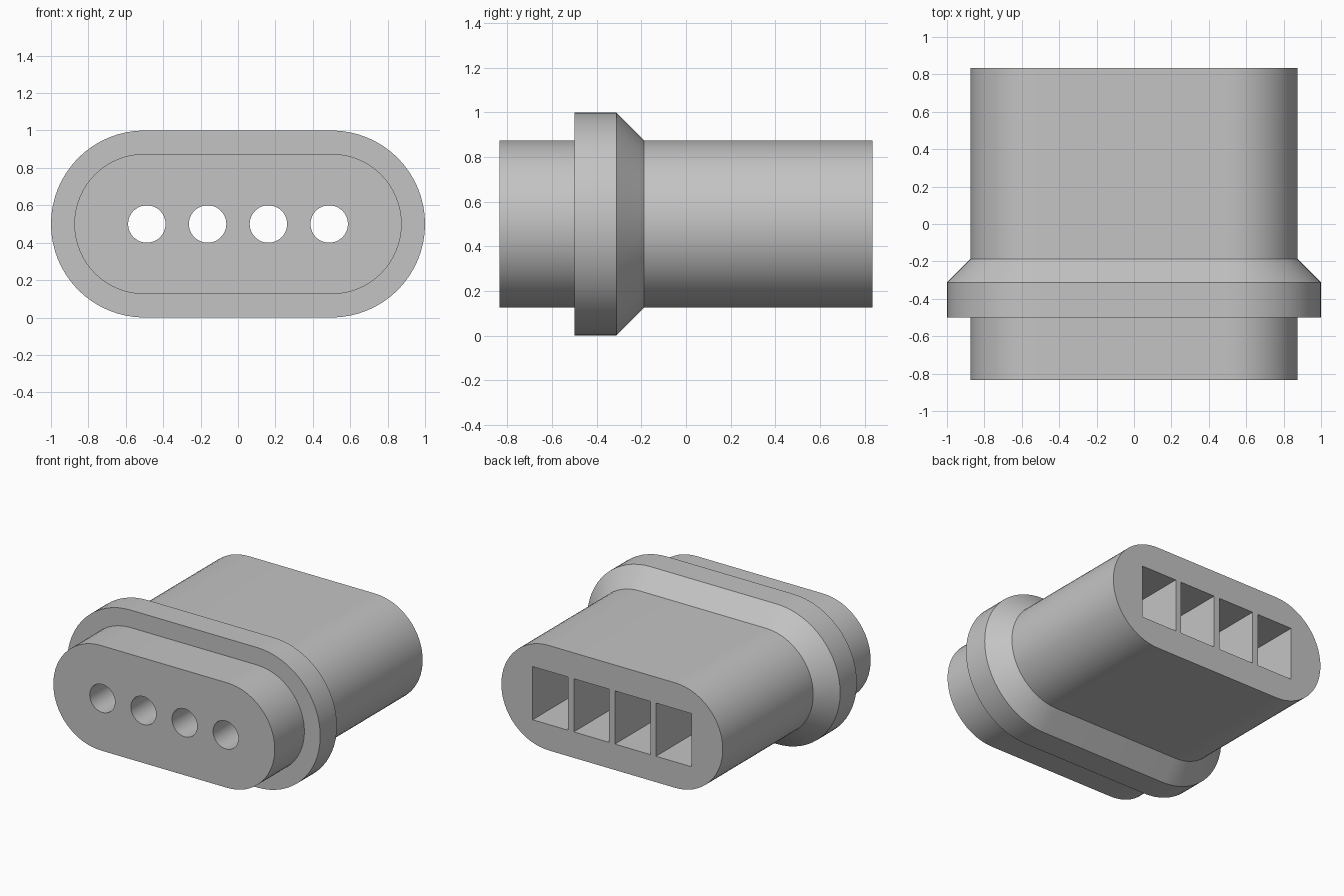
import bpy, bmesh, math

cube = bpy.data.objects.get("Cube")
if cube:
    bpy.data.objects.remove(cube, do_unlink=True)

grey = bpy.data.materials.new("light grey plastic")
grey.use_nodes = True
colour = (0.55, 0.55, 0.55, 1)
grey.diffuse_color = colour
grey.node_tree.nodes["Principled BSDF"].inputs["Base Color"].default_value = colour

MID = 0.5          # height of the centre line
ARC = 32           # segments per rounded end
FLOOR = -0.19      # inner end of the rear pockets
CELLS = [(i - 1.5) * 0.325 for i in range(4)]


def finish(bm, name):
    bmesh.ops.recalc_face_normals(bm, faces=bm.faces)
    mesh = bpy.data.meshes.new(name)
    bm.to_mesh(mesh)
    bm.free()
    mesh.materials.append(grey)
    obj = bpy.data.objects.new(name, mesh)
    bpy.context.collection.objects.link(obj)
    return obj


def ring(bm, y, radius):
    """Oblong outline: two half circles joined by straight sides."""
    verts = []
    for side in (1, -1):
        for i in range(ARC + 1):
            a = math.pi * i / ARC - math.pi / 2
            verts.append(bm.verts.new((side * (0.5 + radius * math.cos(a)), y,
                                       MID + side * radius * math.sin(a))))
    return verts


# Housing: plug end, collar, sloped shoulder and long rear sleeve
bm = bmesh.new()
profile = [(-0.835, 0.375), (-0.5, 0.375), (-0.5, 0.5),
           (-0.312, 0.5), (-0.187, 0.375), (0.835, 0.375)]
rings = [ring(bm, y, r) for y, r in profile]
for a, b in zip(rings, rings[1:]):
    for i in range(len(a)):
        j = (i + 1) % len(a)
        bm.faces.new((a[i], a[j], b[j], b[i]))
bm.faces.new(rings[0])
bm.faces.new(rings[-1])
housing = finish(bm, "connector_housing")

# Cutter for the rectangular rear pockets
bm = bmesh.new()
for x in CELLS:
    box = bmesh.ops.create_cube(bm, size=1)["verts"]
    bmesh.ops.scale(bm, vec=(0.28, 1 - FLOOR, 0.38), verts=box)
    bmesh.ops.translate(bm, vec=(x, (1 + FLOOR) / 2, MID), verts=box)
pockets = finish(bm, "pocket_cutter")

# Cutter for the round front holes
bm = bmesh.new()
for x in CELLS:
    rod = bmesh.ops.create_cone(bm, cap_ends=True, segments=48, radius1=0.1,
                                radius2=0.1, depth=1)["verts"]
    for v in rod:
        v.co = (v.co.x + x, v.co.z - 0.5, v.co.y + MID)
holes = finish(bm, "hole_cutter")

# Cut the openings right through the housing
bpy.context.view_layer.objects.active = housing
housing.select_set(True)
for cutter in (pockets, holes):
    cutter.hide_render = True
    mod = housing.modifiers.new(cutter.name, "BOOLEAN")
    mod.operation = "DIFFERENCE"
    mod.solver = "EXACT"
    mod.object = cutter
    bpy.ops.object.modifier_apply(modifier=mod.name)
    bpy.data.objects.remove(cutter, do_unlink=True)

bpy.ops.object.shade_smooth_by_angle(angle=math.radians(30))
